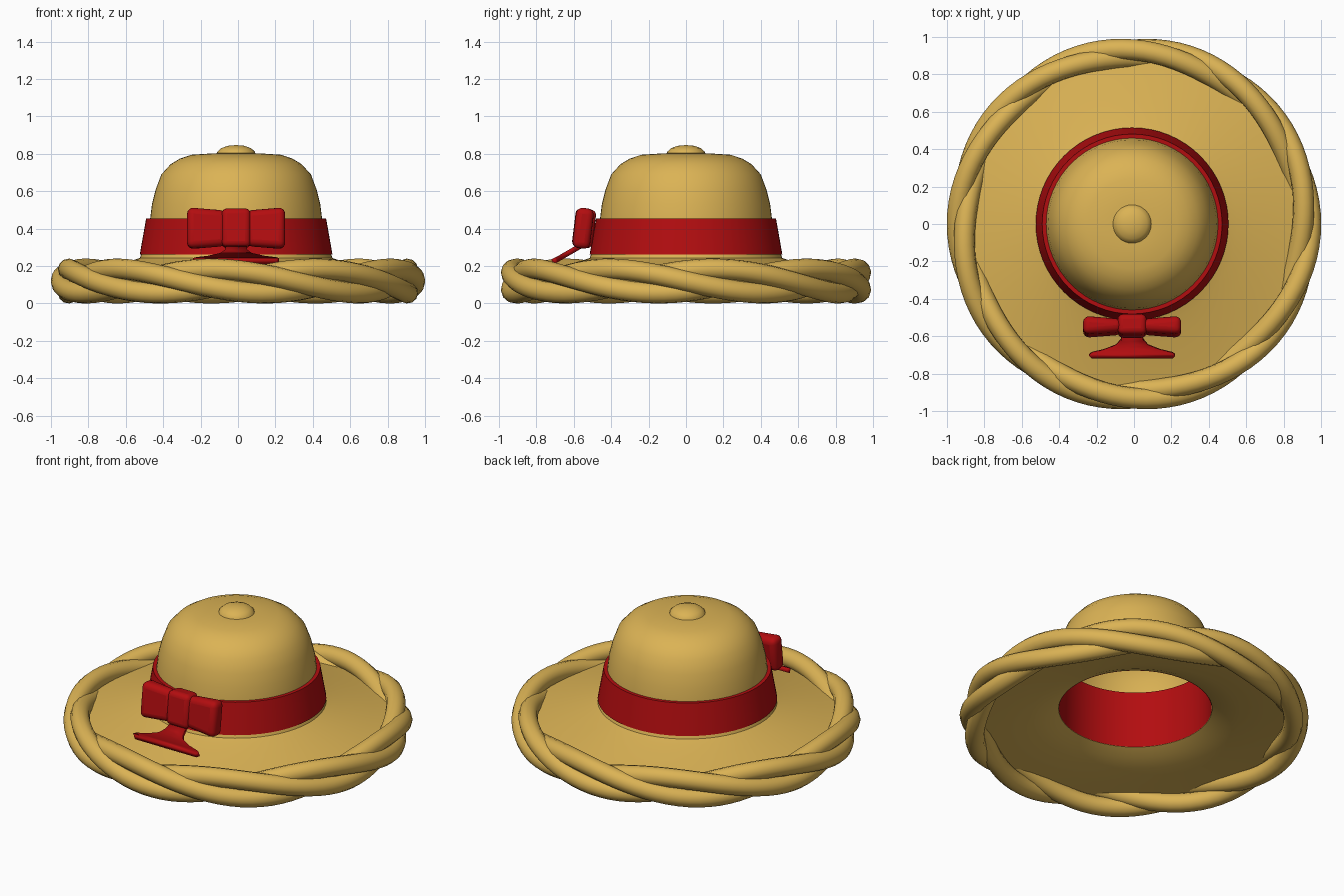
import bpy, bmesh, math
from mathutils import Matrix, Vector

if "Cube" in bpy.data.objects:
    bpy.data.objects.remove(bpy.data.objects["Cube"], do_unlink=True)

CX = -0.01  # centre line of crown and bow


def material(name, color):
    m = bpy.data.materials.new(name)
    m.use_nodes = True
    m.diffuse_color = color
    m.node_tree.nodes["Principled BSDF"].inputs["Base Color"].default_value = color
    return m


straw = material("straw", (0.71, 0.45, 0.09, 1))
ribbon = material("red ribbon", (0.45, 0.004, 0.005, 1))


def smooth(ob, angle=40):
    bpy.ops.object.select_all(action="DESELECT")
    ob.select_set(True)
    bpy.context.view_layer.objects.active = ob
    bpy.ops.object.shade_smooth_by_angle(angle=math.radians(angle))


def add_object(name, bm, mat):
    bmesh.ops.recalc_face_normals(bm, faces=bm.faces)
    mesh = bpy.data.meshes.new(name)
    bm.to_mesh(mesh)
    bm.free()
    mesh.materials.append(mat)
    ob = bpy.data.objects.new(name, mesh)
    bpy.context.collection.objects.link(ob)
    return ob


def lathe(name, profile, mat, closed=False, steps=64):
    """Spin a (radius, height) profile round the crown axis."""
    bm = bmesh.new()
    pts = profile + profile[:1] if closed else profile
    verts = [bm.verts.new((r, 0, z)) for r, z in pts]
    edges = [bm.edges.new(pair) for pair in zip(verts, verts[1:])]
    bmesh.ops.spin(bm, geom=verts + edges, cent=(0, 0, 0), axis=(0, 0, 1),
                   angle=math.tau, steps=steps)
    bmesh.ops.remove_doubles(bm, verts=bm.verts, dist=0.0005)
    ob = add_object(name, bm, mat)
    ob.location.x = CX
    smooth(ob)
    return ob


# Crown, button and brim
lathe("crown", [(0.465, 0.40), (0.46, 0.45), (0.45, 0.53), (0.43, 0.61), (0.40, 0.69),
                (0.35, 0.745), (0.30, 0.775), (0.24, 0.795), (0.12, 0.803), (0, 0.805)], straw)
lathe("crown_button", [(0.105, 0.795), (0.10, 0.812), (0.08, 0.83), (0.045, 0.843),
                       (0, 0.847)], straw, steps=32)
lathe("brim", [(0.92, 0.10), (0.75, 0.115), (0.60, 0.135), (0.51, 0.155), (0.44, 0.185),
               (0.44, 0.27), (0.505, 0.27), (0.515, 0.243), (0.56, 0.228), (0.65, 0.205),
               (0.78, 0.17), (0.92, 0.14)], straw, closed=True)

# Hat band outside, and its lining inside the crown
lathe("hat_band", [(0.45, 0.265), (0.515, 0.262), (0.505, 0.32), (0.481, 0.455),
                   (0.455, 0.455)], ribbon)
lathe("band_lining", [(0.438, 0.185), (0.436, 0.36), (0.43, 0.54)], ribbon)

# Twisted rope edge: one strand winding three times round the rim
curve = bpy.data.curves.new("rope_edge", "CURVE")
curve.dimensions = "3D"
curve.bevel_depth = 0.056
curve.bevel_resolution = 4
curve.use_fill_caps = False
strand = curve.splines.new("POLY")
count = 300
strand.points.add(count - 1)
for i, p in enumerate(strand.points):
    u = math.tau * 3 * i / count
    twist = -u * 10 / 3
    r = 0.917 + 0.028 * math.cos(twist)
    p.co = (r * math.cos(u), r * math.sin(u), 0.12 + 0.064 * math.sin(twist), 1)
strand.use_cyclic_u = True
strand.use_smooth = True
curve.materials.append(straw)
rope = bpy.data.objects.new("rope_edge", curve)
bpy.context.collection.objects.link(rope)
bpy.ops.object.select_all(action="DESELECT")
rope.select_set(True)
bpy.context.view_layer.objects.active = rope
bpy.ops.object.convert(target="MESH")
smooth(bpy.context.object, 60)


def cushion(name, size, center, pinch_side=0, bevel=0.035):
    """Rounded block; the side facing the knot is made smaller."""
    bm = bmesh.new()
    bmesh.ops.create_cube(bm, size=1)
    for v in bm.verts:
        if v.co.x * pinch_side > 0:
            v.co.y *= 0.7
            v.co.z *= 0.86
    bmesh.ops.transform(bm, matrix=Matrix.Diagonal((*size, 1)), verts=bm.verts)
    ob = add_object(name, bm, ribbon)
    ob.location = Vector(center)
    ob.rotation_euler.x = math.radians(-7)
    mod = ob.modifiers.new("rounding", "BEVEL")
    mod.width = bevel
    mod.segments = 4
    smooth(ob, 60)


# Bow
for side, label in ((1, "left"), (-1, "right")):
    cushion("bow_loop_" + label, (0.21, 0.10, 0.222),
            (CX + side * 0.157, -0.55, 0.402), -side)
cushion("bow_knot", (0.155, 0.11, 0.208), (CX, -0.545, 0.402), 0, 0.03)

# Flared ribbon tails resting above the brim: (y, z, half width)
rows = [(-0.56, 0.31, 0.05), (-0.62, 0.275, 0.06), (-0.65, 0.258, 0.085),
        (-0.675, 0.243, 0.15), (-0.69, 0.235, 0.215), (-0.70, 0.23, 0.23),
        (-0.715, 0.224, 0.215)]
bm = bmesh.new()
pairs = [[bm.verts.new((CX + s * w, y, z)) for s in (-1, 1)] for y, z, w in rows]
for a, b in zip(pairs, pairs[1:]):
    bm.faces.new((a[0], a[1], b[1], b[0]))
tails = add_object("bow_tails", bm, ribbon)
solid = tails.modifiers.new("thickness", "SOLIDIFY")
solid.thickness = 0.028
solid.offset = 0
smooth(tails)
